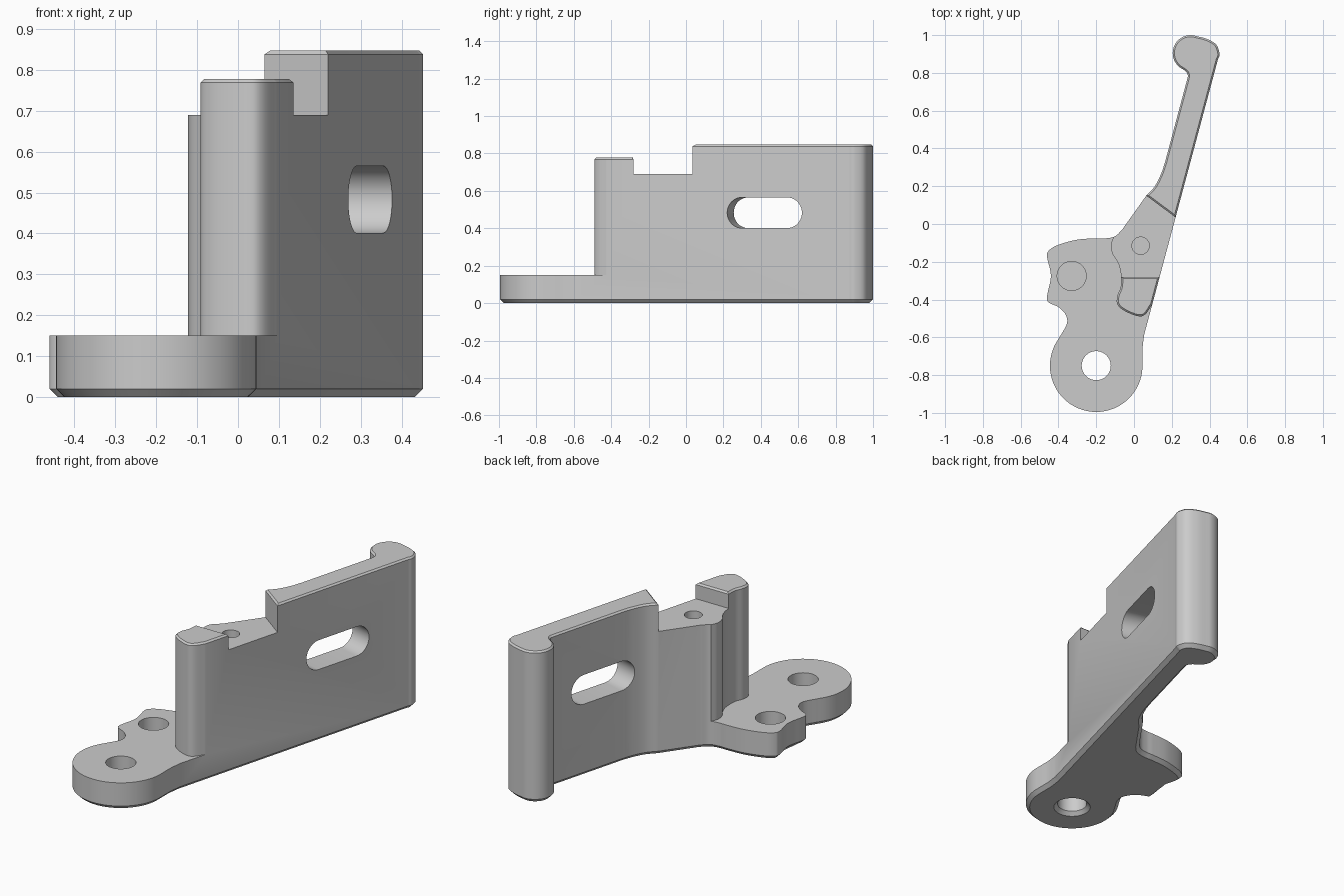
import bpy, bmesh
from math import cos, sin, radians
from mathutils import Vector, Matrix

cube = bpy.data.objects.get("Cube")
if cube:
    bpy.data.objects.remove(cube)


def arc(cx, cy, r, start, end, steps=32):
    angles = [radians(start + (end - start) * i / steps) for i in range(steps + 1)]
    return [(cx + r * cos(a), cy + r * sin(a)) for a in angles]


def spline(*points, steps=6):
    """Smooth curve through the given points."""
    p = [Vector(q) for q in points]
    p = [p[0] * 2 - p[1]] + p + [p[-1] * 2 - p[-2]]
    curve = []
    for a, b, c, d in zip(p, p[1:], p[2:], p[3:]):
        for i in range(steps):
            t = i / steps
            curve.append(tuple((b * 2 + (c - a) * t + (a * 2 - b * 5 + c * 4 - d) * t ** 2
                                + (b * 3 - a - c * 3 + d) * t ** 3) / 2))
    return curve + [tuple(p[-2])]


def prism(name, outline, bottom, top, matrix=Matrix()):
    """Extrude a flat outline between two heights."""
    loop = [q for i, q in enumerate(outline)
            if (Vector(q) - Vector(outline[i - 1])).length > 0.001]
    bm = bmesh.new()
    face = bm.faces.new([bm.verts.new((x, y, bottom)) for x, y in loop])
    extruded = bmesh.ops.extrude_face_region(bm, geom=[face])["geom"]
    verts = [v for v in extruded if isinstance(v, bmesh.types.BMVert)]
    bmesh.ops.translate(bm, verts=verts, vec=(0, 0, top - bottom))
    bmesh.ops.transform(bm, matrix=matrix, verts=bm.verts)
    bmesh.ops.recalc_face_normals(bm, faces=bm.faces)
    mesh = bpy.data.meshes.new(name)
    bm.to_mesh(mesh)
    bm.free()
    obj = bpy.data.objects.new(name, mesh)
    bpy.context.collection.objects.link(obj)
    return obj


def cut(body, cutter):
    mod = body.modifiers.new("cut", "BOOLEAN")
    mod.operation, mod.solver, mod.object = "DIFFERENCE", "EXACT", cutter
    bpy.context.view_layer.objects.active = body
    bpy.ops.object.modifier_apply(modifier=mod.name)
    bpy.data.objects.remove(cutter)


def chamfer(bm, z, size):
    """Chamfer the rim of the flat faces at one height."""
    def flat(f):
        return abs(f.normal.z) > 0.9
    bm.normal_update()
    rim = [e for e in bm.edges if all(abs(v.co.z - z) < 0.001 for v in e.verts)
           and len(e.link_faces) == 2 and flat(e.link_faces[0]) != flat(e.link_faces[1])]
    bmesh.ops.bevel(bm, geom=rim, offset=size, segments=1, affect="EDGES", clamp_overlap=False)


# Plan outline of the whole bracket, counter-clockwise from the round foot
outline = (
    arc(-0.2, -0.75, 0.245, 145, 360, 48)
    + spline((0.045, -0.7), (0.046, -0.65), (0.054, -0.585))
    + spline((0.444, 0.87), (0.453, 0.9), (0.435, 0.95), (0.385, 0.98), (0.317, 0.998))
    + arc(0.3, 0.905, 0.095, 80, 240)
    + spline((0.253, 0.823), (0.277, 0.805), (0.285, 0.785), (0.28, 0.76))
    + spline((0.165, 0.33), (0.145, 0.27), (0.11, 0.2), (0.065, 0.15))
    + spline((-0.063, -0.03), (-0.1, -0.065), (-0.15, -0.076), (-0.2, -0.076), (-0.3, -0.083),
             (-0.4, -0.11), (-0.45, -0.14), (-0.46, -0.175), (-0.44, -0.275), (-0.46, -0.38),
             (-0.452, -0.415), (-0.4, -0.44), (-0.362, -0.48), (-0.356, -0.53), (-0.401, -0.61)))
bracket = prism("hinge_bracket", outline, 0, 0.847)

# Lower the foot, leaving the curved side of the wall
wall_side = spline((-0.085, -0.03), (-0.11, -0.075), (-0.122, -0.11), (-0.115, -0.155),
                   (-0.085, -0.205), (-0.07, -0.26), (-0.07, -0.33), (-0.088, -0.38),
                   (-0.088, -0.425), (-0.05, -0.46), (0.02, -0.488), (0.06, -0.478), (0.1, -0.42))
surround = [(0.6, -0.42), (0.6, -1.2), (-0.7, -1.2), (-0.7, 0.1), (-0.1, 0.1)]
cut(bracket, prism("foot_cutter", wall_side + surround, 0.15, 1))

# Saddle between arm and post, then the lower post top
saddle = [(0.375, -0.08), (-0.09, 0.265), (-0.4, 0.265), (-0.4, -0.28), (0.375, -0.28)]
cut(bracket, prism("saddle_cutter", saddle, 0.69, 1))
post = [(-0.4, -0.7), (0.4, -0.7), (0.4, -0.2), (-0.4, -0.2)]
cut(bracket, prism("post_cutter", post, 0.778, 1))

# Two mounting holes and the blind pin hole
for x, y, r, bottom in ((-0.2, -0.75, 0.077, -1), (-0.33, -0.275, 0.077, -1), (0.035, -0.115, 0.046, 0.45)):
    cut(bracket, prism("hole_cutter", arc(x, y, r, 0, 360, 40), bottom, 1))

# Rounded slot square to the arm
along = Vector((sin(radians(15)), cos(radians(15)), 0))
across = Vector((-along.y, along.x, 0))
frame = Matrix((along, Vector((0, 0, 1)), -across)).transposed().to_4x4()
frame.translation = (0.323, 0.42, 0.483)
slot = arc(0.125, 0, 0.082, -90, 90, 20) + arc(-0.125, 0, 0.082, 90, 270, 20)
cut(bracket, prism("slot_cutter", slot, -0.3, 0.3, frame))

# Chamfers on the underside and the two raised tops
bm = bmesh.new()
bm.from_mesh(bracket.data)
bmesh.ops.remove_doubles(bm, verts=bm.verts, dist=0.002)
for height, size in ((0, 0.02), (0.847, 0.009), (0.778, 0.009)):
    chamfer(bm, height, size)
bm.to_mesh(bracket.data)
bm.free()

grey = bpy.data.materials.new("plain grey")
grey.use_nodes = True
grey.diffuse_color = (0.6, 0.6, 0.6, 1)
grey.node_tree.nodes["Principled BSDF"].inputs["Base Color"].default_value = (0.6, 0.6, 0.6, 1)
bracket.data.materials.clear()
bracket.data.materials.append(grey)

bpy.ops.object.select_all(action="DESELECT")
bracket.select_set(True)
bpy.context.view_layer.objects.active = bracket
bpy.ops.object.shade_smooth_by_angle(angle=radians(30))
